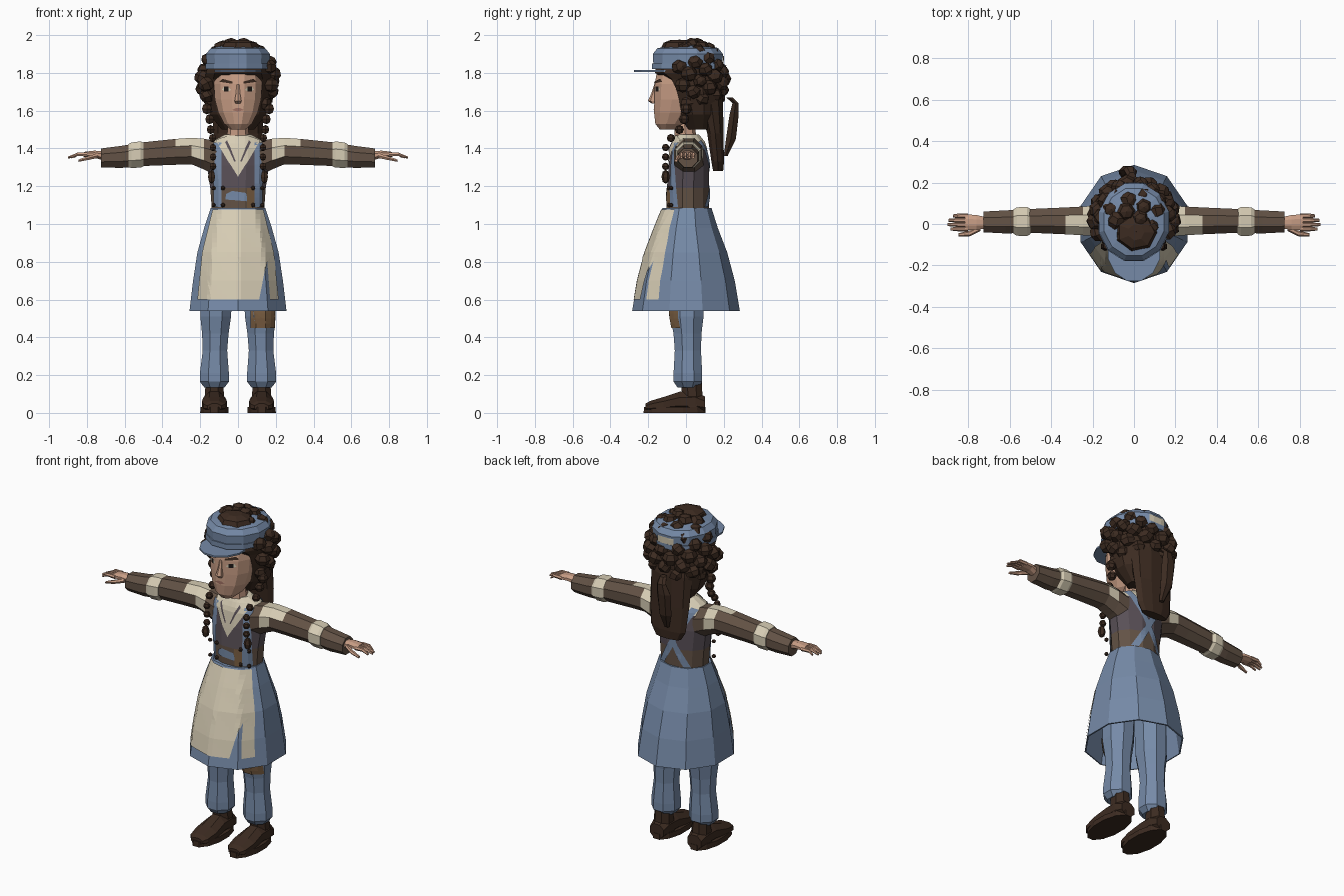
import bpy, bmesh, math, random
from mathutils import Vector, Matrix
from mathutils.bvhtree import BVHTree

if "Cube" in bpy.data.objects:
    bpy.data.objects.remove(bpy.data.objects["Cube"])
random.seed(4)


def material(name, *rgb):
    m = bpy.data.materials.new(name)
    m.use_nodes = True
    m.diffuse_color = (*rgb, 1)
    m.node_tree.nodes["Principled BSDF"].inputs["Base Color"].default_value = (*rgb, 1)
    return m


blue = material("denim blue", .18, .255, .39)
cream = material("cream linen", .68, .61, .46)
brown = material("sleeve brown", .125, .085, .06)
dark = material("dark brown", .045, .024, .015)
skin = material("skin", .58, .34, .235)
grey = material("vest grey", .1, .08, .095)
tan = material("patch tan", .2, .115, .055)
black = material("near black", .012, .009, .008)
lips = material("lips", .34, .16, .12)


def finish(bm, name, mats, rule=None, recalc=True):
    if recalc:
        bmesh.ops.recalc_face_normals(bm, faces=bm.faces)
    if rule:
        for f in bm.faces:
            f.material_index = rule(f.calc_center_median())
    me = bpy.data.meshes.new(name)
    bm.to_mesh(me)
    bm.free()
    for m in mats:
        me.materials.append(m)
    ob = bpy.data.objects.new(name, me)
    bpy.context.collection.objects.link(ob)
    return ob


def loft(name, rings, mats, sides=8, axis="z", side=1, turn=0, rule=None, open_start=False):
    """Rings are (position on axis, centre a, centre b, radius a, radius b)."""
    order = {"z": (1, 2, 0), "x": (0, 1, 2), "y": (1, 0, 2)}[axis]
    bm = bmesh.new()
    loops = []
    for t, a, b, ra, rb in rings:
        loop = []
        for i in range(sides):
            u = 2 * math.pi * (i + turn) / sides
            p = (t, a + ra * math.cos(u), b + rb * math.sin(u))
            q = Vector([p[k] for k in order])
            q.x *= side
            loop.append(bm.verts.new(q))
        loops.append(loop)
    for lo, hi in zip(loops, loops[1:]):
        for i in range(sides):
            j = (i + 1) % sides
            bm.faces.new((lo[i], lo[j], hi[j], hi[i]))
    bm.faces.new(loops[-1])
    if not open_start:
        bm.faces.new(loops[0])
    return finish(bm, name, mats, rule)


def plate(name, target, outline, mat, facing=-1, lift=.006, step=.025):
    """Lay a thin painted shape, drawn in x and z, onto the front or back of a part."""
    me = target.data
    tree = BVHTree.FromPolygons([v.co for v in me.vertices], [p.vertices for p in me.polygons])
    bm = bmesh.new()
    bm.faces.new([bm.verts.new((x, 0, z)) for x, z in outline])
    bmesh.ops.triangulate(bm, faces=bm.faces)
    for k in (0, 2):
        vals = [p[k // 2] for p in outline]
        n = int((max(vals) - min(vals)) / step)
        for i in range(1, n + 1):
            co, no = Vector(), Vector()
            co[k], no[k] = min(vals) + i * step, 1
            bmesh.ops.bisect_plane(bm, geom=bm.verts[:] + bm.edges[:] + bm.faces[:],
                                   plane_co=co, plane_no=no)
    for v in bm.verts:
        hit, n, *_ = tree.ray_cast(Vector((v.co.x, facing * 2, v.co.z)), Vector((0, -facing, 0)))
        if hit is None:
            hit, n, *_ = tree.find_nearest(Vector((v.co.x, facing * .1, v.co.z)))
        v.co = hit + n * lift
    bm.normal_update()
    for f in bm.faces:
        if f.normal.y * facing < 0:
            f.normal_flip()
    return finish(bm, name, [mat], recalc=False)


def box(x0, x1, z0, z1):
    return [(x0, z0), (x1, z0), (x1, z1), (x0, z1)]


def balls(name, items, mat, segs=6, rings=4, spin=True):
    bm = bmesh.new()
    for co, r, tall in items:
        rot = Matrix.Rotation(random.uniform(0, 3), 4, Vector((random.random(), random.random(), 1)))
        m = Matrix.Translation(co) @ Matrix.Diagonal((1, 1, tall, 1)) @ (rot if spin else Matrix())
        bmesh.ops.create_uvsphere(bm, u_segments=segs, v_segments=rings, radius=r, matrix=m)
    return finish(bm, name, [mat])


# Skirt and apron with two pleat slits
skirt = loft("skirt", [(.54, 0, 0, .27, .285), (.7, 0, 0, .25, .258), (.85, 0, 0, .226, .218),
                       (.98, 0, 0, .188, .168), (1.085, 0, .005, .152, .13)],
             [blue], sides=10, turn=.5, open_start=True)
skirt.modifiers.new("thickness", "SOLIDIFY").thickness = .008
plate("apron", skirt, [(-.21, .6), (-.17, .6), (-.15, .84), (-.14, .6), (.11, .6), (.15, .8),
                       (.165, .6), (.21, .6), (.185, .85), (.13, 1.075), (-.13, 1.075), (-.185, .85)], cream)

# Torso, shirt front, straps and patches
torso = loft("torso", [(1.06, 0, .01, .142, .115), (1.19, 0, .01, .152, .115), (1.31, 0, .015, .17, .11),
                       (1.40, 0, .015, .165, .1), (1.435, 0, .015, .145, .088), (1.475, 0, .01, .07, .06)],
             [brown, grey, cream], sides=12, turn=.5,
             rule=lambda c: 0 if c.z < 1.19 else 1 if c.z < 1.41 else 2)
plate("shirt_front", torso, [(0, 1.25), (.05, 1.33), (.115, 1.44), (.05, 1.465), (-.05, 1.465),
                             (-.115, 1.44), (-.05, 1.33)], cream)
for s, n in ((1, "left"), (-1, "right")):
    plate(n + "_lapel", torso, [(s * .012, 1.33), (s * .02, 1.33), (s * .065, 1.43), (s * .055, 1.44)],
          grey, lift=.009)
    plate(n + "_front_strap", torso, box(*sorted((s * .085, s * .125)), 1.09, 1.43), blue)
    plate(n + "_back_strap", torso, [(s * .09, 1.44), (s * .125, 1.43), (s * -.06, 1.09), (s * -.1, 1.09)],
          blue, facing=1)
    balls(n + "_buttons", [((s * x, -.105 + abs(x) * .2, z), .012, 1) for x in (.08, .13)
                           for z in (1.1, 1.19)], dark)
plate("waist_patch", torso, [(-.065, 1.13), (.05, 1.12), (.04, 1.165), (-.03, 1.175), (-.06, 1.16)], blue)
plate("side_patch", torso, box(.045, .085, 1.085, 1.19), tan)
loft("neck", [(1.43, 0, 0, .062, .06), (1.56, 0, -.01, .05, .05)], [skin])

# Arms, hands, legs and shoes
for s, n in ((1, "left"), (-1, "right")):
    loft(n + "_sleeve", [(.11, .015, 1.345, .085, .1), (.18, .015, 1.37, .08, .088), (.245, .015, 1.386, .075, .076),
                         (.33, .015, 1.382, .07, .074), (.5, .015, 1.37, .062, .068), (.62, .01, 1.355, .06, .063),
                         (.725, .01, 1.35, .054, .054)], [brown, cream], axis="x", side=s, turn=.5,
         rule=lambda c: int(.15 < abs(c.x) < .25 and c.z > 1.37 or .25 < abs(c.x) < .33
                            and c.z > 1.4 and c.y < .03))
    loft(n + "_cuff_band", [(.5, .012, 1.368, .066, .068), (.515, .012, 1.368, .076, .075),
                            (.565, .012, 1.364, .074, .073), (.58, .012, 1.362, .064, .066)],
         [cream], axis="x", side=s, turn=.5)
    loft(n + "_palm", [(.71, .005, 1.36, .03, .026), (.76, .008, 1.37, .038, .02), (.815, .008, 1.368, .042, .015)],
         [skin], axis="x", side=s, turn=.5)
    for i in range(4):
        y, end = -.024 + i * .021, (.885, .9, .895, .872)[i]
        loft(n + "_finger", [(.8, y, 1.368, .012, .012), (.85, y, 1.369, .011, .01), (end, y, 1.352, .007, .006)],
             [skin], sides=6, axis="x", side=s)
    loft(n + "_thumb", [(.74, -.02, 1.362, .014, .014), (.79, -.045, 1.35, .014, .012), (.845, -.052, 1.335, .008, .007)],
         [skin], sides=6, axis="x", side=s)
    leg = loft(n + "_trouser_leg", [(.135, .125, .01, .058, .06), (.165, .125, .01, .083, .082), (.21, .125, .01, .083, .082),
                                    (.33, .122, .01, .07, .075), (.42, .12, .008, .076, .08), (.51, .118, .005, .088, .095),
                                    (.75, .11, .005, .09, .1)], [blue], side=s, turn=.5)
    if s > 0:
        plate("knee_patch", leg, box(.07, .192, .45, .55), tan)
    loft(n + "_ankle", [(.03, .125, .035, .06, .06), (.16, .125, .03, .05, .058)], [dark], side=s, turn=.5)
    loft(n + "_shoe", [(.1, .125, .045, .05, .045), (.05, .125, .06, .06, .06), (-.03, .125, .06, .062, .058),
                       (-.12, .125, .045, .072, .042), (-.19, .125, .035, .062, .03), (-.215, .125, .03, .04, .02)],
         [dark], axis="y", side=s, turn=.5)
    loft(n + "_sole", [(0, .125, -.06, .078, .17), (.032, .125, -.06, .076, .168)], [dark], sides=12, side=s, turn=.5)

# Head and face
head = loft("head", [(1.5, 0, -.1, .04, .04), (1.53, 0, -.08, .075, .085), (1.59, 0, -.055, .108, .118),
                     (1.66, 0, -.04, .127, .132), (1.74, 0, -.035, .132, .135), (1.83, 0, -.02, .125, .135),
                     (1.9, 0, 0, .06, .07)], [skin], sides=12, turn=.5)
loft("nose", [(1.638, 0, -.168, .016, .014), (1.652, 0, -.175, .021, .027), (1.69, 0, -.168, .013, .016),
              (1.74, 0, -.16, .008, .008)], [skin], sides=6, turn=.5)
for s, n in ((1, "left"), (-1, "right")):
    plate(n + "_eye_white", head, [(s * .035, 1.71), (s * .055, 1.7), (s * .085, 1.71), (s * .075, 1.725), (s * .05, 1.725)],
          cream, lift=.002)
    plate(n + "_iris", head, box(*sorted((s * .048, s * .072)), 1.702, 1.727), black, lift=.004)
    plate(n + "_brow", head, [(s * .028, 1.742), (s * .095, 1.752), (s * .08, 1.768), (s * .03, 1.754)], dark, lift=.004)
plate("mouth", head, [(-.03, 1.604), (0, 1.594), (.03, 1.604), (.012, 1.613), (-.012, 1.613)], lips, lift=.003)

# Hair mass, back fall and loose strand
loft("hair", [(1.5, 0, .07, .09, .07), (1.58, 0, .065, .155, .12), (1.7, 0, .055, .185, .14), (1.765, 0, .04, .185, .158),
              (1.8, 0, .01, .175, .18), (1.9, 0, .01, .15, .165), (1.93, 0, .01, .1, .1)], [dark], sides=12, turn=.5)
loft("hair_crown", [(1.92, .01, -.04, .11, .1), (1.96, .01, -.04, .09, .08), (1.975, .01, -.04, .04, .04)], [dark], sides=7)
loft("hair_back", [(1.28, 0, .17, .085, .028), (1.33, 0, .168, .115, .035), (1.48, 0, .155, .13, .045),
                   (1.66, 0, .13, .135, .07), (1.75, 0, .12, .12, .06)], [dark], sides=10)
loft("loose_strand", [(1.36, -.02, .21, .015, .012), (1.45, -.03, .238, .04, .03), (1.58, -.03, .255, .045, .028),
                      (1.64, -.02, .262, .03, .018), (1.67, -.01, .23, .02, .02)], [dark], sides=6)

# Cap with band, patch and thin peak
cap = loft("cap", [(1.82, 0, .01, .172, .188), (1.9, 0, .01, .175, .192), (1.93, 0, .01, .15, .168), (1.945, 0, .01, .08, .09)],
           [blue], sides=12, turn=.5)
plate("cap_patch", cap, box(-.05, .05, 1.83, 1.89), cream, facing=1)
loft("cap_band", [(1.82, 0, .01, .178, .196), (1.85, 0, .01, .178, .196)], [blue], sides=12, turn=.5)
loft("cap_peak", [(1.804, 0, -.13, .13, .15), (1.814, 0, -.13, .13, .15)], [blue], sides=12, turn=.5)

# Curls spread over the hair, leaving the face and cap front clear
curls = []
count = 82
for i in range(count):
    h = 1 - 2 * (i + .5) / count
    a, w = i * 2.39996, math.sqrt(1 - h * h)
    p = Vector((.188 * w * math.cos(a), .03 + .165 * w * math.sin(a), 1.765 + .187 * h))
    face = p.y < -.05 and p.z < 1.82
    band = p.y < -.03 and p.z < 1.9 and abs(p.x) < .15
    thin = p.z > 1.82 and random.random() < .22
    if p.z > 1.62 and not (face or band or thin):
        curls.append((p, random.uniform(.04, .048), .9))
balls("curls", curls, dark)

# Beaded side braids
for s, n in ((1, "left"), (-1, "right")):
    beads = [((s * .165, .0, 1.61), .03, 1), ((s * .15, -.01, 1.555), .027, 1), ((s * .145, -.035, 1.5), .024, 1),
             ((s * .135, -.08, 1.455), .022, 1)]
    beads += [((s * .132, -.108, 1.405 - .05 * i), .02, 1) for i in range(3)]
    beads.append(((s * .14, -.108, 1.25), .022, 1.7))
    balls(n + "_braid", beads, dark, spin=False)
